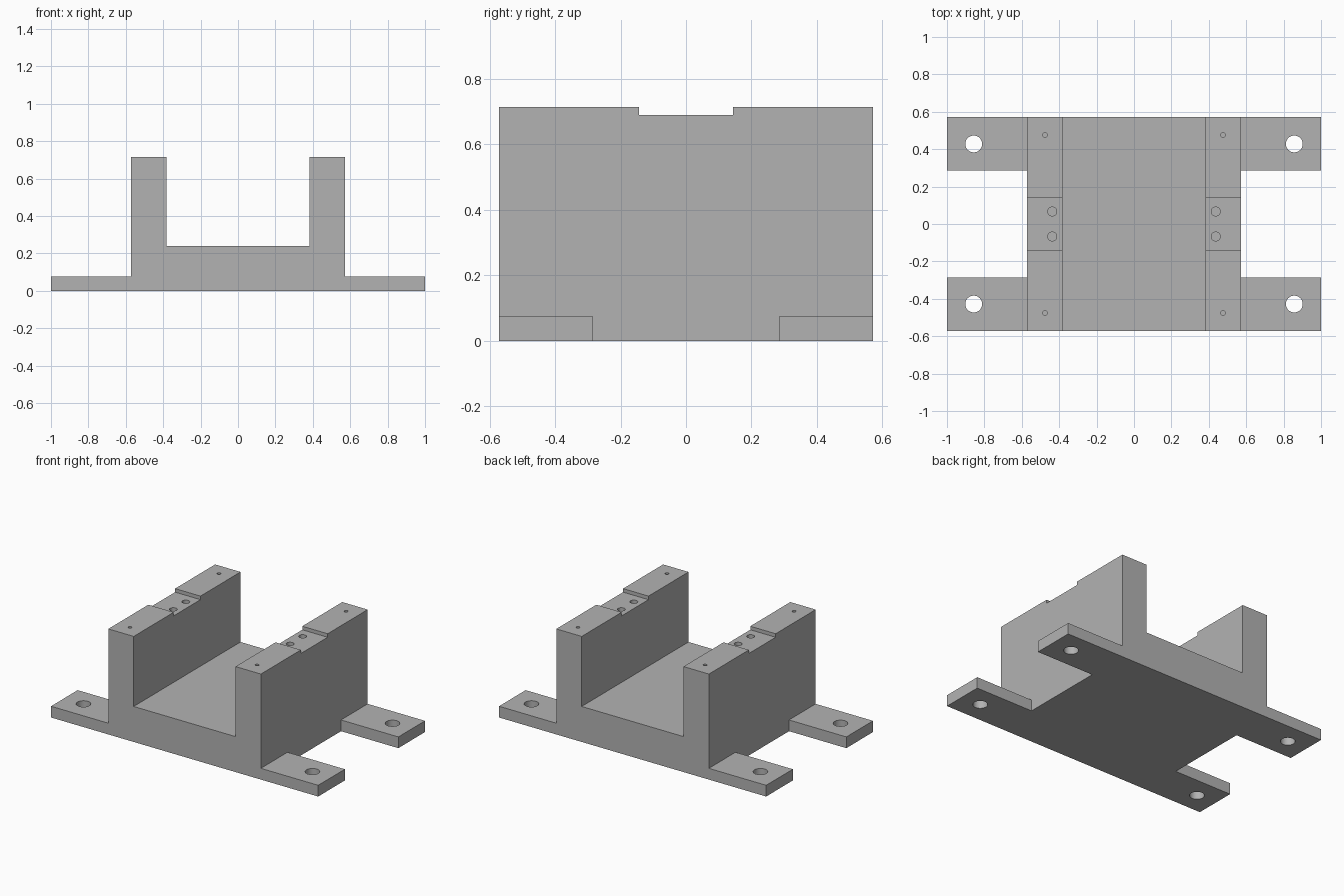
import bpy
import bmesh
from mathutils import Matrix, Vector

old = bpy.data.objects.get("Cube")
if old:
    bpy.data.objects.remove(old, do_unlink=True)

# Main dimensions
HALF_DEPTH = 0.571
WALL_IN, WALL_OUT = 0.381, 0.571
WALL_TOP, FLOOR_TOP, EAR_TOP = 0.714, 0.24, 0.076
EAR_INNER_Y = 0.286
NOTCH_Y, NOTCH_Z = 0.143, 0.69

grey = bpy.data.materials.new("plain grey")
grey.use_nodes = True
colour = (0.45, 0.45, 0.45, 1)
grey.diffuse_color = colour
grey.node_tree.nodes["Principled BSDF"].inputs["Base Color"].default_value = colour


def finish(bm, name):
    bmesh.ops.recalc_face_normals(bm, faces=bm.faces)
    mesh = bpy.data.meshes.new(name)
    bm.to_mesh(mesh)
    bm.free()
    mesh.materials.append(grey)
    obj = bpy.data.objects.new(name, mesh)
    bpy.context.collection.objects.link(obj)
    return obj


def box(name, low, high):
    bm = bmesh.new()
    low, high = Vector(low), Vector(high)
    size = Matrix.Diagonal((high - low).to_4d())
    bmesh.ops.create_cube(bm, size=1, matrix=Matrix.Translation((low + high) / 2) @ size)
    return finish(bm, name)


def rod(name, x, y, radius, bottom, top):
    bm = bmesh.new()
    bmesh.ops.create_cone(bm, cap_ends=True, segments=32, radius1=radius, radius2=radius,
                          depth=top - bottom,
                          matrix=Matrix.Translation((x, y, (bottom + top) / 2)))
    return finish(bm, name)


def cut(target, cutter):
    mod = target.modifiers.new("cut", "BOOLEAN")
    mod.operation = "DIFFERENCE"
    mod.solver = "EXACT"
    mod.object = cutter
    bpy.context.view_layer.objects.active = target
    bpy.ops.object.modifier_apply(modifier=mod.name)
    bpy.data.objects.remove(cutter, do_unlink=True)


# Bracket body: stepped channel profile extruded from front to back
half = [(1, 0), (1, EAR_TOP), (WALL_OUT, EAR_TOP), (WALL_OUT, WALL_TOP),
        (WALL_IN, WALL_TOP), (WALL_IN, FLOOR_TOP)]
profile = half + [(-x, z) for x, z in reversed(half)]
bm = bmesh.new()
face = bm.faces.new([bm.verts.new((x, -HALF_DEPTH, z)) for x, z in profile])
new = bmesh.ops.extrude_face_region(bm, geom=[face])["geom"]
bmesh.ops.translate(bm, vec=(0, 2 * HALF_DEPTH, 0),
                    verts=[v for v in new if isinstance(v, bmesh.types.BMVert)])
bracket = finish(bm, "channel_bracket")

for side in (-1, 1):
    # Gap between the two mounting ears
    xs = sorted((side * WALL_OUT, side * 1.1))
    cut(bracket, box("ear_gap", (xs[0], -EAR_INNER_Y, -0.1), (xs[1], EAR_INNER_Y, 0.2)))

    # Shallow notch across the top of the wall
    xs = sorted((side * 0.3, side * 0.65))
    cut(bracket, box("wall_notch", (xs[0], -NOTCH_Y, NOTCH_Z), (xs[1], NOTCH_Y, 0.8)))

    for end in (-1, 1):
        # Ear bolt hole, notch screw hole and small corner pilot hole
        cut(bracket, rod("bolt_hole", side * 0.857, end * 0.428, 0.045, -0.1, 0.2))
        cut(bracket, rod("screw_hole", side * 0.437, end * 0.067, 0.024, 0.45, 0.8))
        cut(bracket, rod("pilot_hole", side * 0.476, end * 0.476, 0.012, 0.55, 0.8))

# Smooth hole walls, sharp edges elsewhere
bpy.ops.object.select_all(action="DESELECT")
bracket.select_set(True)
bpy.context.view_layer.objects.active = bracket
bpy.ops.object.shade_smooth_by_angle(angle=0.5)
